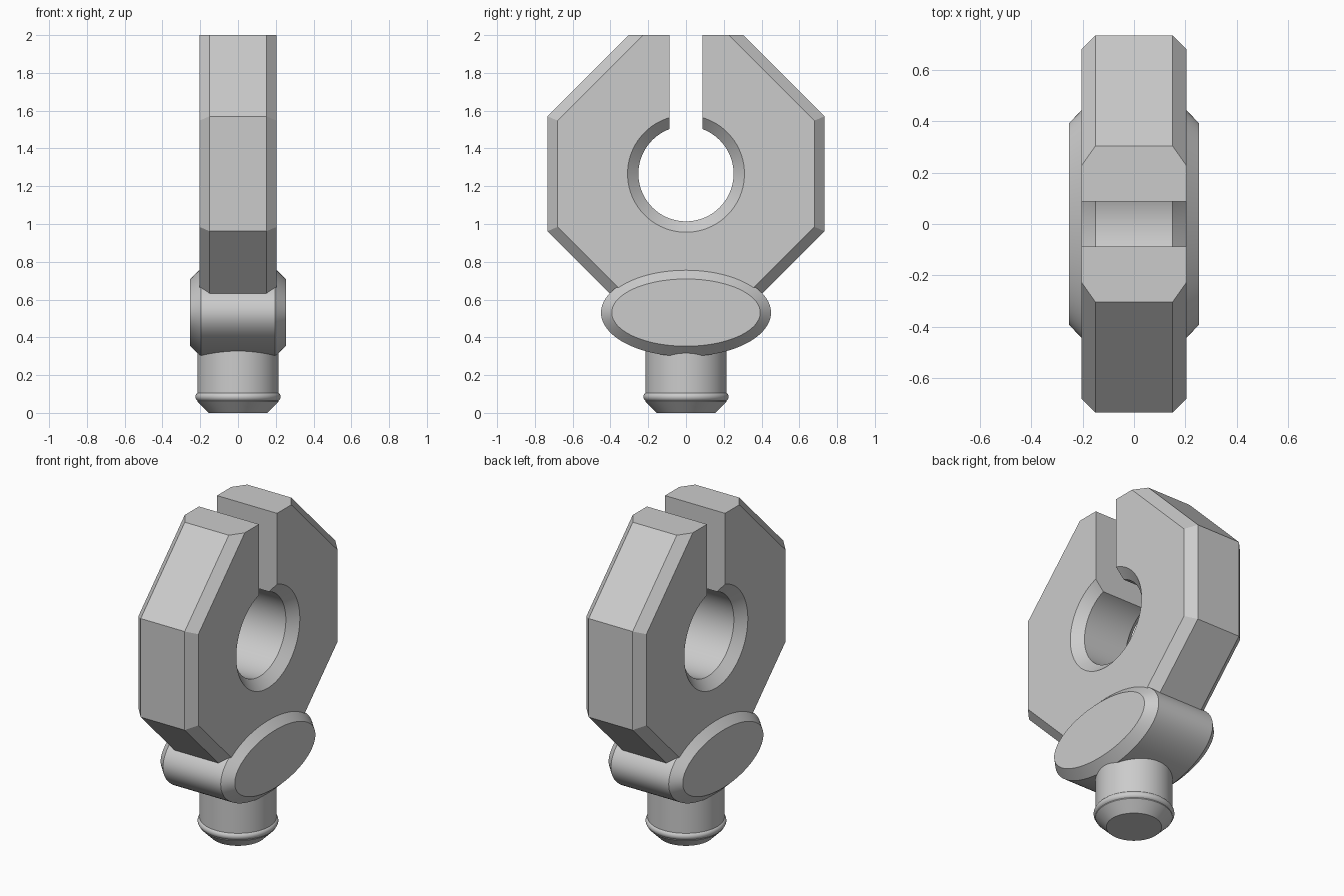
import bpy, bmesh, math

if "Cube" in bpy.data.objects:
    bpy.data.objects.remove(bpy.data.objects["Cube"])

grey = bpy.data.materials.new("light grey")
grey.diffuse_color = (0.6, 0.6, 0.6, 1)
grey.use_nodes = True
grey.node_tree.nodes["Principled BSDF"].inputs["Base Color"].default_value = grey.diffuse_color
CZ = 1.266      # centre height of the octagonal plate


def loft(name, rings):
    """Closed solid through a list of equal-length point rings."""
    bm = bmesh.new()
    vs = [[bm.verts.new(p) for p in r] for r in rings]
    n = len(vs[0])
    for a, b in zip(vs, vs[1:]):
        for i in range(n):
            j = (i + 1) % n
            bm.faces.new((a[i], a[j], b[j], b[i]))
    bm.faces.new(vs[0][::-1])
    bm.faces.new(vs[-1])
    bmesh.ops.recalc_face_normals(bm, faces=bm.faces)
    me = bpy.data.meshes.new(name)
    bm.to_mesh(me)
    bm.free()
    me.materials.append(grey)
    ob = bpy.data.objects.new(name, me)
    bpy.context.collection.objects.link(ob)
    return ob


def select(ob):
    bpy.ops.object.select_all(action='DESELECT')
    ob.select_set(True)
    bpy.context.view_layer.objects.active = ob


def smooth(ob):
    select(ob)
    bpy.ops.object.shade_smooth_by_angle(angle=math.radians(30))


def cut(ob, cutter):
    cutter.hide_render = True
    mod = ob.modifiers.new("cut", 'BOOLEAN')
    mod.operation = 'DIFFERENCE'
    mod.solver = 'EXACT'
    mod.object = cutter
    select(ob)
    bpy.ops.object.modifier_apply(modifier=mod.name)
    bpy.data.objects.remove(cutter)


def ellipse_x(x, ry, rz, z, n=96):
    return [(x, ry * math.cos(2 * math.pi * i / n), z + rz * math.sin(2 * math.pi * i / n))
            for i in range(n)]


def circle_z(z, r, n=96):
    return [(r * math.cos(2 * math.pi * i / n), r * math.sin(2 * math.pi * i / n), z)
            for i in range(n)]


def octagon(x, inset):
    """Octagon in the YZ plane, inset everywhere except its top and bottom edges."""
    a = 0.734
    w = a - inset                       # distance of sides and diagonals from the centre
    side = w * math.sqrt(2) - w
    end = w * math.sqrt(2) - a
    half = [(end, -a), (w, -side), (w, side), (end, a)]
    pts = half + [(-y, z) for y, z in reversed(half)]
    return [(x, y, CZ + z) for y, z in pts]


# Octagonal plate with chamfered rim
plate = loft("octagon_plate", [octagon(-0.205, 0.055), octagon(-0.15, 0),
                               octagon(0.15, 0), octagon(0.205, 0.055)])

# Round bore, countersunk on both faces
bore = [(-0.255, 0.362), (-0.15, 0.252), (0.15, 0.252), (0.255, 0.362)]
cut(plate, loft("bore_cutter", [ellipse_x(x, r, r, CZ) for x, r in bore]))

# Open slot from the bore to the top
s = 0.088
cut(plate, loft("slot_cutter", [[(x, -s, CZ), (x, s, CZ), (x, s, 2.2), (x, -s, 2.2)]
                                for x in (-0.4, 0.4)]))
smooth(plate)

# Oval boss across the foot of the plate
oval = [(-0.253, 0.393, 0.178), (-0.197, 0.45, 0.232),
        (0.197, 0.45, 0.232), (0.253, 0.393, 0.178)]
smooth(loft("oval_boss", [ellipse_x(x, ry, rz, 0.531) for x, ry, rz in oval]))

# Round stem with tapered tip
smooth(loft("stem", [circle_z(z, r) for z, r in
                     [(0, 0.155), (0.06, 0.215), (0.5, 0.215)]]))

# Rounded snap ring around the stem
ring = [(0.085 - 0.024 * math.cos(math.pi * i / 10),
         0.202 + 0.024 * math.sin(math.pi * i / 10)) for i in range(11)]
smooth(loft("snap_ring", [circle_z(z, r) for z, r in ring]))
